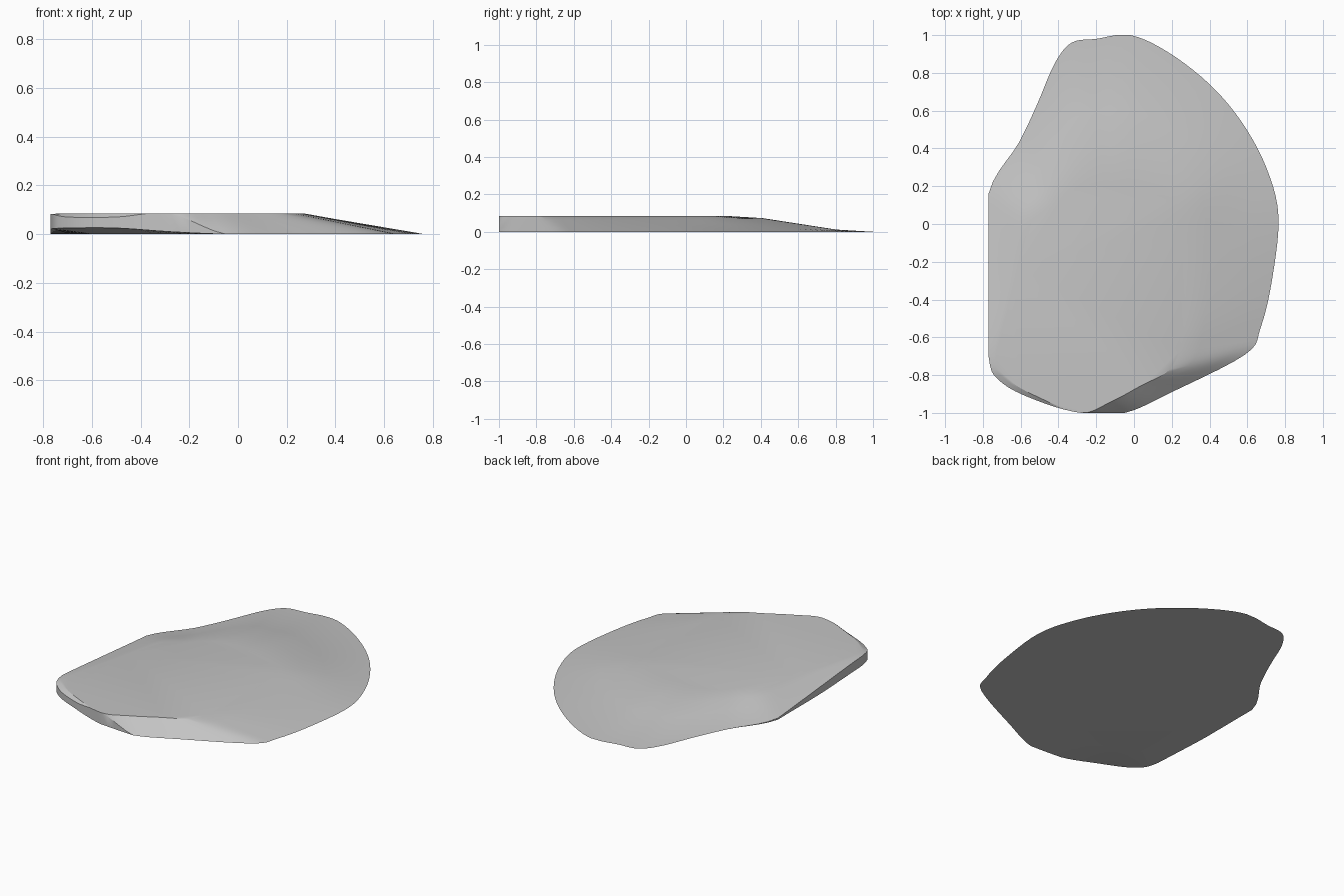
import bpy
import bmesh
from math import radians

cube = bpy.data.objects.get("Cube")
if cube:
    bpy.data.objects.remove(cube, do_unlink=True)

THICKNESS = .085
STEPS = 5

# Slab stations, counterclockwise: rim x, rim y, plateau x, plateau y, [rim underside z, rim top z]
stations = [
    (-.28, -1, -.28, -1, .01, .084),
    (-.05, -1, -.12, -.94),
    (.2, -.89, .03, -.86),
    (.59, -.69, .19, -.77),
    (.67, -.55, .25, -.64),
    (.73, -.3, .27, -.45),
    (.765, .04, .26, -.1),
    (.7, .3, .25, .07),
    (.57, .54, .2, .14),
    (.4, .74, .12, .18),
    (.18, .91, .03, .2),
    (-.02, 1, -.06, .21),
    (-.2, .98, -.13, .21),
    (-.33, .96, -.2, .21),
    (-.42, .85, -.27, .2),
    (-.51, .64, -.35, .17),
    (-.61, .43, -.43, .1),
    (-.77, .16, -.55, 0, 0, .01),
    (-.77, -.25, -.63, -.3, 0, .045),
    (-.77, -.7, -.73, -.7, .02, .082),
    (-.7, -.84, -.67, -.82, .025, .07),
    (-.5, -.94, -.5, -.92, .025, .07),
]
stations = [s if len(s) > 4 else s + (0, 0) for s in stations]


def smooth_loop(rows):
    """Closed spline through the stations, all columns at once."""
    result = []
    count = len(rows)
    for i in range(count):
        a, b, c, d = (rows[(i + k) % count] for k in (-1, 0, 1, 2))
        for step in range(STEPS):
            t = step / STEPS
            result.append([
                q + t / 2 * (r - p + t * (2*p - 5*q + 4*r - s + t * (3*(q - r) + s - p)))
                for p, q, r, s in zip(a, b, c, d)])
    return result


def clamp(value, low, high):
    return max(low, min(high, value))


def slope_ring(row, t):
    """Point between the plateau and the rim; the back slope is slightly S-shaped."""
    x, y, px, py, low, high = row
    bend = clamp(y, 0, 1) * .1 * t * (1 - t) * (1 - 2 * t)
    z = THICKNESS + (high - THICKNESS) * t + bend
    return px + (x - px) * t, py + (y - py) * t, z


outline = []
for x, y, px, py, low, high in smooth_loop(stations):
    low = clamp(low, 0, THICKNESS)
    outline.append((clamp(x, -.77, .77), clamp(y, -1, 1), px, clamp(py, -1, 1),
                    low, clamp(high, low, THICKNESS)))

# Rings from the plateau, down the slope, around the rim to the underside
layers = [[slope_ring(row, t / 4) for row in outline] for t in range(5)]
layers.append([(r[0], r[1], r[4]) for r in outline])
layers.append([(r[0] * .8, r[1] * .8, 0) for r in outline])

bm = bmesh.new()
rings = [[bm.verts.new(point) for point in layer] for layer in layers]
for upper, lower in zip(rings, rings[1:]):
    for i in range(len(upper)):
        j = (i + 1) % len(upper)
        bm.faces.new((upper[i], lower[i], lower[j], upper[j]))
bm.faces.new(rings[0])
bm.faces.new(rings[-1][::-1])
bmesh.ops.remove_doubles(bm, verts=bm.verts, dist=.0005)
bmesh.ops.recalc_face_normals(bm, faces=bm.faces)

mesh = bpy.data.meshes.new("stone_slab")
bm.to_mesh(mesh)
bm.free()
slab = bpy.data.objects.new("stone_slab", mesh)
bpy.context.collection.objects.link(slab)

# Plain grey stone
stone = bpy.data.materials.new("grey_stone")
stone.use_nodes = True
colour = (.55, .55, .55, 1)
stone.diffuse_color = colour
stone.node_tree.nodes["Principled BSDF"].inputs["Base Color"].default_value = colour
mesh.materials.append(stone)

bpy.ops.object.select_all(action="DESELECT")
slab.select_set(True)
bpy.context.view_layer.objects.active = slab
bpy.ops.object.shade_smooth_by_angle(angle=radians(25))
